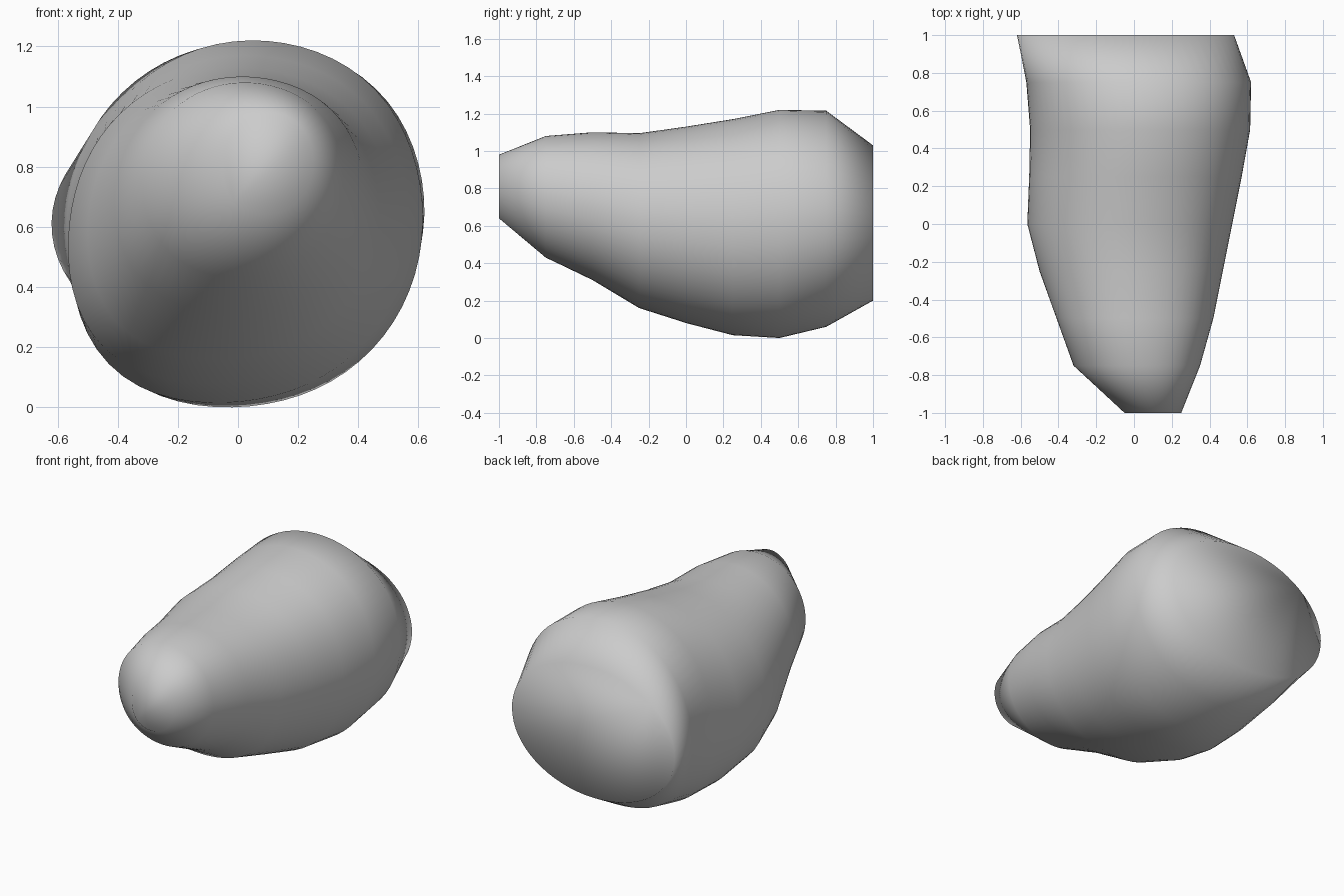
import bpy
import bmesh
from math import sin, cos, pi, exp

cube = bpy.data.objects.get("Cube")
if cube:
    bpy.data.objects.remove(cube, do_unlink=True)

SEGMENTS = 64

# Cross-sections: y, x min, x max, z min, z max, lower corner fullness
SECTIONS = [
    (-1.00, -0.05, 0.25, 0.64, 0.98, 0.10),
    (-0.75, -0.32, 0.35, 0.43, 1.08, 0.04),
    (-0.50, -0.41, 0.42, 0.31, 1.10, 0.08),
    (-0.25, -0.50, 0.47, 0.16, 1.095, 0.12),
    (0.00, -0.565, 0.52, 0.08, 1.13, 0.14),
    (0.25, -0.555, 0.57, 0.015, 1.17, 0.14),
    (0.50, -0.55, 0.615, 0.00, 1.22, 0.12),
    (0.75, -0.57, 0.62, 0.06, 1.215, 0.10),
    (1.00, -0.62, 0.53, 0.20, 1.03, 0.02),
]


def fit(values, low, high):
    """Stretch a list of values to span low..high."""
    a, b = min(values), max(values)
    return [low + (v - a) / (b - a) * (high - low) for v in values]


def section_points(y, x0, x1, z0, z1, full):
    """Rounded outline with a fuller lower corner on the -x side."""
    xs, zs = [], []
    for i in range(SEGMENTS):
        a = 2 * pi * i / SEGMENTS
        r = 1 + full * exp(-((a - 1.25 * pi) / 0.6) ** 2)
        r += 0.03 * exp(-((a - 0.25 * pi) / 0.5) ** 2)
        xs.append(r * cos(a))
        zs.append(r * sin(a))
    return [(x, y, z) for x, z in zip(fit(xs, x0, x1), fit(zs, z0, z1))]


def fan_cap(bm, ring, start):
    """Close a ring with triangles from one rim vertex."""
    n = len(ring)
    for k in range(1, n - 1):
        bm.faces.new((ring[start], ring[(start + k) % n],
                      ring[(start + k + 1) % n]))


# Lofted body
bm = bmesh.new()
rings = [[bm.verts.new(p) for p in section_points(*s)] for s in SECTIONS]
for near, far in zip(rings, rings[1:]):
    for i in range(SEGMENTS):
        j = (i + 1) % SEGMENTS
        bm.faces.new((near[i], near[j], far[j], far[i]))

# End caps, front from the lower rim and back from the upper rim
fan_cap(bm, rings[0], SEGMENTS * 5 // 8)
fan_cap(bm, rings[-1], SEGMENTS * 3 // 8)
bmesh.ops.recalc_face_normals(bm, faces=bm.faces[:])
for face in bm.faces:
    face.smooth = True

mesh = bpy.data.meshes.new("body")
bm.to_mesh(mesh)
bm.free()
body = bpy.data.objects.new("body", mesh)
bpy.context.collection.objects.link(body)
